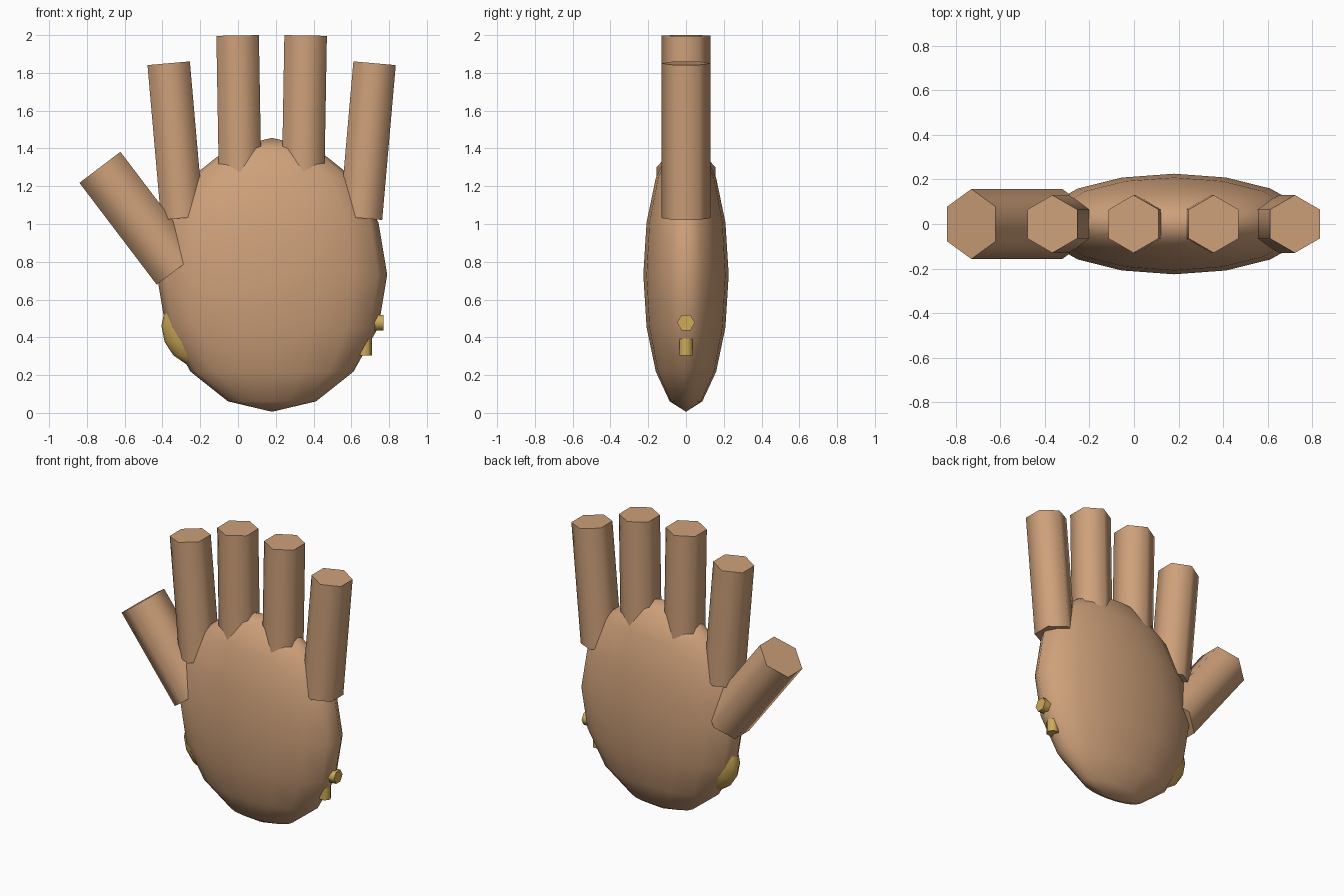
import bpy, bmesh, math
from mathutils import Vector

if "Cube" in bpy.data.objects:
    bpy.data.objects.remove(bpy.data.objects["Cube"])


def material(name, color):
    m = bpy.data.materials.new(name)
    m.diffuse_color = (*color, 1)
    m.use_nodes = True
    m.node_tree.nodes["Principled BSDF"].inputs["Base Color"].default_value = m.diffuse_color
    return m


SKIN = material("warm tan", (0.62, 0.355, 0.195))
GOLD = material("gold", (0.62, 0.40, 0.10))


def finish(name, bm, mat, angle):
    bmesh.ops.recalc_face_normals(bm, faces=bm.faces)
    me = bpy.data.meshes.new(name)
    bm.to_mesh(me)
    bm.free()
    me.materials.append(mat)
    ob = bpy.data.objects.new(name, me)
    bpy.context.collection.objects.link(ob)
    bpy.ops.object.select_all(action='DESELECT')
    ob.select_set(True)
    bpy.context.view_layer.objects.active = ob
    bpy.ops.object.shade_smooth_by_angle(angle=math.radians(angle))


def ellipsoid(name, centre, radii, mat):
    bm = bmesh.new()
    bmesh.ops.create_uvsphere(bm, u_segments=16, v_segments=8, radius=1)
    for v in bm.verts:
        v.co = Vector(a * r + c for a, r, c in zip(v.co, radii, centre))
    finish(name, bm, mat, 180)


def hex_rod(name, start, end, radius, mat, phase=0.0):
    """Six-sided rod between two (x, z) points; phase 0 puts corners on +-y."""
    a, b = Vector((start[0], 0, start[1])), Vector((end[0], 0, end[1]))
    axis_y = Vector((0, 1, 0))
    side = axis_y.cross((b - a).normalized())
    bm = bmesh.new()
    rings = []
    for p in (a, b):
        angles = [math.radians(60 * i + phase) for i in range(6)]
        rings.append([bm.verts.new(p + radius * (axis_y * math.cos(t) + side * math.sin(t)))
                      for t in angles])
    for i in range(6):
        j = (i + 1) % 6
        bm.faces.new((rings[0][i], rings[0][j], rings[1][j], rings[1][i]))
    bm.faces.new(rings[0][::-1])
    bm.faces.new(rings[1])
    finish(name, bm, mat, 65)


# Palm
MID = 0.178
ellipsoid("palm", (0.18, 0, 0.731), (0.61, 0.226, 0.725), SKIN)

# Four fingers, mirrored about the palm's middle
LENGTH = 0.823
for label, offset, top, tilt in (("inner", 0.180, 1.998, 1), ("outer", 0.545, 1.851, 5)):
    t = math.radians(tilt)
    for side, s in (("left", -1), ("right", 1)):
        # inner fingers lean gently, outer fingers spread more
        tip = (MID + s * offset, top)
        base = (tip[0] - s * LENGTH * math.sin(t), top - LENGTH * math.cos(t))
        if label == "inner":
            base = (tip[0] - s * LENGTH * math.sin(t), base[1])
        hex_rod(f"{label}_finger_{side}", base, tip, 0.13, SKIN)

# Thumb
hex_rod("thumb", (-0.322, 0.761), (-0.731, 1.300), 0.157, SKIN)

# Gold bulge at the thumb-side heel
ellipsoid("gold_bulge", (-0.19, 0, 0.46), (0.215, 0.10, 0.22), GOLD)

# Gold studs on the opposite edge
hex_rod("gold_stud", (0.62, 0.478), (0.77, 0.478), 0.047, GOLD)
hex_rod("gold_peg", (0.67, 0.48), (0.67, 0.305), 0.04, GOLD, 30)
